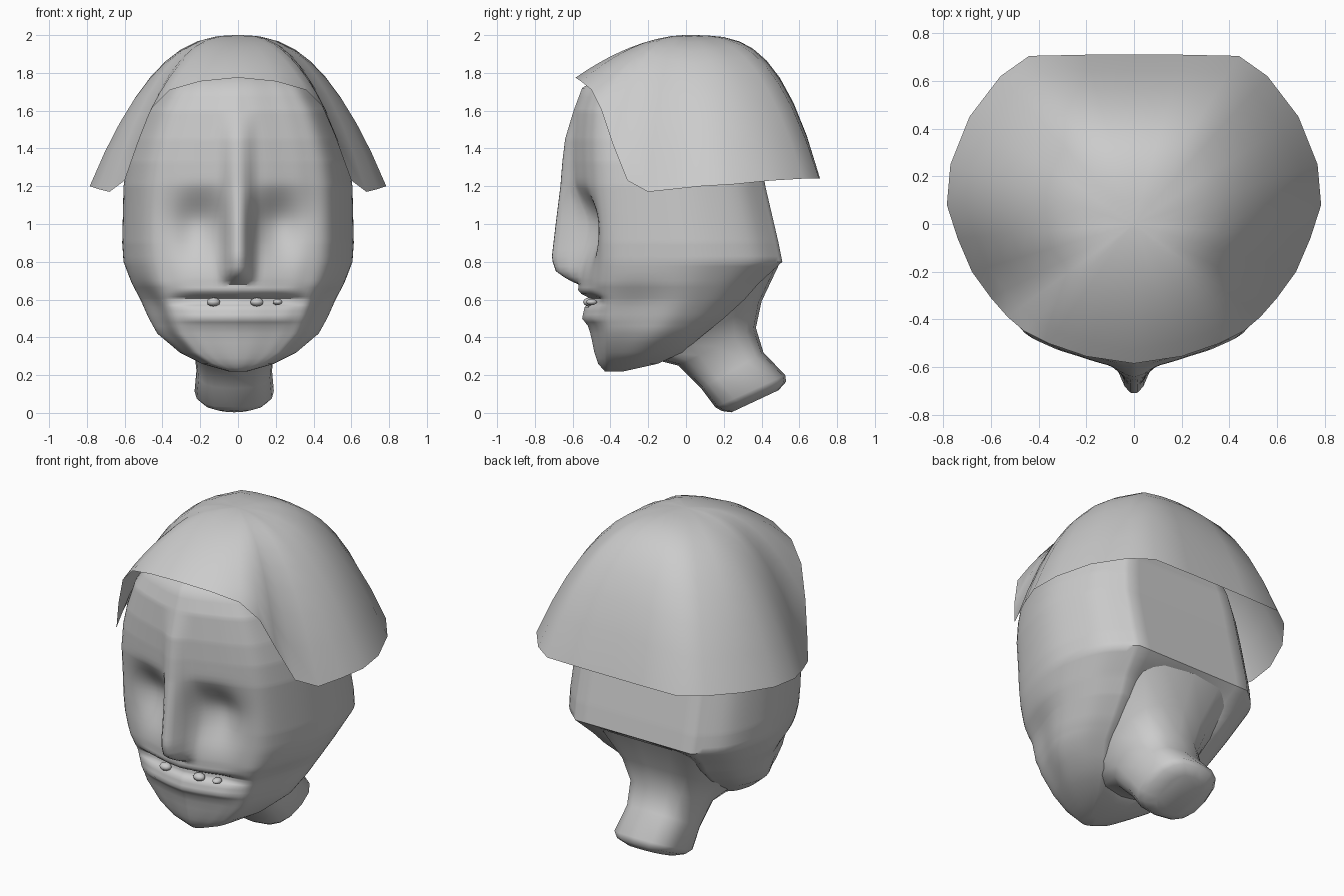
import bpy, math
from mathutils import Vector

if "Cube" in bpy.data.objects:
    bpy.data.objects.remove(bpy.data.objects["Cube"])


def lerp_table(table, k):
    """Piecewise linear lookup: rows are (key, values...)."""
    if k <= table[0][0]:
        return table[0][1:]
    for a, b in zip(table, table[1:]):
        if k <= b[0]:
            t = (k - a[0]) / (b[0] - a[0])
            return [p + (q - p) * t for p, q in zip(a[1:], b[1:])]
    return table[-1][1:]


def curve_table(table, k):
    """Smooth lookup for rows with keys 0, 1, 2... (last span stays straight)."""
    i = int(k)
    if i >= len(table) - 2:
        return lerp_table(table, k)
    t = k - i
    a, b, c = table[max(i - 1, 0)], table[i], table[i + 1]
    d = table[min(i + 2, len(table) - 2)]
    return [.5 * (2 * q + (r - p) * t + (2 * p - 5 * q + 4 * r - s) * t * t
                  + (3 * q - p - 3 * r + s) * t ** 3)
            for p, q, r, s in zip(a[1:], b[1:], c[1:], d[1:])]


def step(a, b, v):
    t = max(0, min(1, (v - a) / (b - a)))
    return t * t * (3 - 2 * t)


def loft(name, rings, cap_start=True, cap_end=True, angle=40):
    n = len(rings[0])
    verts = [v for r in rings for v in r]
    faces = []
    for j in range(len(rings) - 1):
        for i in range(n):
            k = (i + 1) % n
            faces.append((j * n + i, j * n + k, (j + 1) * n + k, (j + 1) * n + i))
    if cap_start:
        faces.append(tuple(reversed(range(n))))
    if cap_end:
        faces.append(tuple(range(len(verts) - n, len(verts))))
    me = bpy.data.meshes.new(name)
    me.from_pydata(verts, [], faces)
    ob = bpy.data.objects.new(name, me)
    bpy.context.collection.objects.link(ob)
    smooth(ob, angle)
    return ob


def smooth(ob, angle):
    bpy.ops.object.select_all(action='DESELECT')
    ob.select_set(True)
    bpy.context.view_layer.objects.active = ob
    bpy.ops.object.shade_smooth_by_angle(angle=math.radians(angle))


def mirrored(half):
    """Close a half outline running from front centre to back centre."""
    return half + [(-x, y, z) for x, y, z in reversed(half[1:-1])]


# Head: horizontal slices (z, half width, front y, back y)
slices = [(.22, .05, -.43, -.33), (.26, .19, -.465, -.15), (.32, .31, -.485, -.02),
          (.42, .43, -.505, .10), (.50, .475, -.525, .20), (.60, .52, -.545, .31),
          (.68, .56, -.57, .38), (.80, .605, -.585, .51), (.90, .612, -.59, .49),
          (1.2, .605, -.605, .42), (1.33, .585, -.61, .40), (1.45, .55, -.61, .38),
          (1.6, .49, -.595, .33), (1.72, .41, -.55, .27), (1.82, .25, -.38, .20)]
# Normalised slice outline (index, width share, depth share)
outline = [(0, 0, 0), (1, .2, .02), (2, .4, .055), (3, .6, .095), (4, .79, .165), (5, .93, .35),
           (6, 1, .55), (7, .97, .72), (8, .86, .88), (9, .64, 1), (10, 0, 1)]
# Nose ridge height and lip relief over the face
ridge = [(.68, 0), (.71, .06), (.75, .11), (.82, .125), (1.0, .095), (1.2, .06), (1.45, .03), (1.6, 0)]
lips = [(.40, 0), (.46, .004), (.50, .025), (.56, 0), (.58, -.03), (.605, -.04), (.63, 0), (.65, .01), (.68, 0)]


def head_ring(z):
    w, f, b = lerp_table(slices, z)
    half = []
    for i in range(51):
        u, v = curve_table(outline, i / 5)
        jaw = step(.25, .4, z) * (1 - step(.55, .75, z))
        u *= 1 - .07 * jaw * math.exp(-((i - 24) / 5) ** 2)
        x, y = u * w, f + v * (b - f)
        if i <= 25:
            nose = 1 - step(.015, .11, x)
            y -= lerp_table(ridge, z)[0] * nose
            y -= lerp_table(lips, z)[0] * (1 - step(.2, .42, x))
            socket = step(.68, 1.0, z) * (1 - step(1.0, 1.24, z))
            y += .105 * socket * math.exp(-((x - .2) / .15) ** 2) * (1 - nose)
        elif i > 45 and z < .8:  # hollow under the jaw
            y -= .09 * (1 - u / .64) * (1 - step(.7, .8, z)) * step(.25, .4, z)
        half.append((x, y, z))
    return mirrored(half)


levels = sorted({s[0] for s in slices} | {.24, .29, .37, .46, .48, .70, .72, .75, .775}
                | {.52, .54, .56, .57, .58, .59, .605, .615, .63, .64, .65, .665}
                | {round(.8 + .03 * i, 3) for i in range(30)})
loft("head", [head_ring(z) for z in levels], angle=50)

# Neck: tilted rounded rings (front y,z, back y,z, half width), flared under the skull
neck = [(-.14, .42, .49, .78, .38), (-.16, .28, .40, .59, .275), (-.04, .25, .37, .45, .215),
        (.08, .13, .41, .32, .20), (.155, .03, .525, .20, .21), (.19, .01, .53, .165, .18),
        (.24, .003, .49, .12, .11)]
rings = []
for fy, fz, by, bz, w in neck:
    ring = []
    for i in range(16):
        a = math.tau * i / 16
        c, s = math.cos(a), math.sin(a)
        t = .5 + .5 * math.copysign(abs(c) ** .8, c)
        ring.append((-.02 + w * math.copysign(abs(s) ** .7, s), by + (fy - by) * t, bz + (fz - bz) * t))
    rings.append(ring)
loft("neck", rings, angle=60)

# Hair: open shell from the crown out to a shaped rim
rim = [(0, -.585, 1.775), (.2, -.555, 1.755), (.36, -.50, 1.71), (.46, -.45, 1.61),
       (.53, -.39, 1.43), (.60, -.31, 1.23), (.68, -.20, 1.17), (.74, -.06, 1.185),
       (.785, .08, 1.2), (.77, .25, 1.21), (.69, .45, 1.23), (.56, .62, 1.24),
       (.44, .705, 1.24), (.2, .71, 1.24), (0, .71, 1.24)]
crown = Vector((0, 0, 2))
power = [(0, 1.8), (2, 2.1), (4, 2.6), (6, 2.7), (8, 2.4), (11, 2.7), (13, 3.3), (14, 3.4)]
rings = []
for r in (.03, .15, .28, .4, .5, .6, .7, .8, .9, 1):
    half = []
    for i, p in enumerate(rim):
        x, y = crown.x + (p[0] - crown.x) * r, crown.y + (p[1] - crown.y) * r
        half.append((x, y, 2 - (2 - p[2]) * r ** lerp_table(power, i)[0]))
    rings.append(mirrored(half))
loft("hair", rings, cap_end=False, angle=60)

# Teeth between the lips
for x, y, size in ((-.13, -.51, .036), (.10, -.515, .036), (.21, -.50, .026)):
    bpy.ops.mesh.primitive_ico_sphere_add(subdivisions=2, radius=1, location=(x, y, .587))
    tooth = bpy.context.object
    tooth.name = "tooth"
    tooth.scale = (size, .03, size * .65)
    smooth(tooth, 40)
